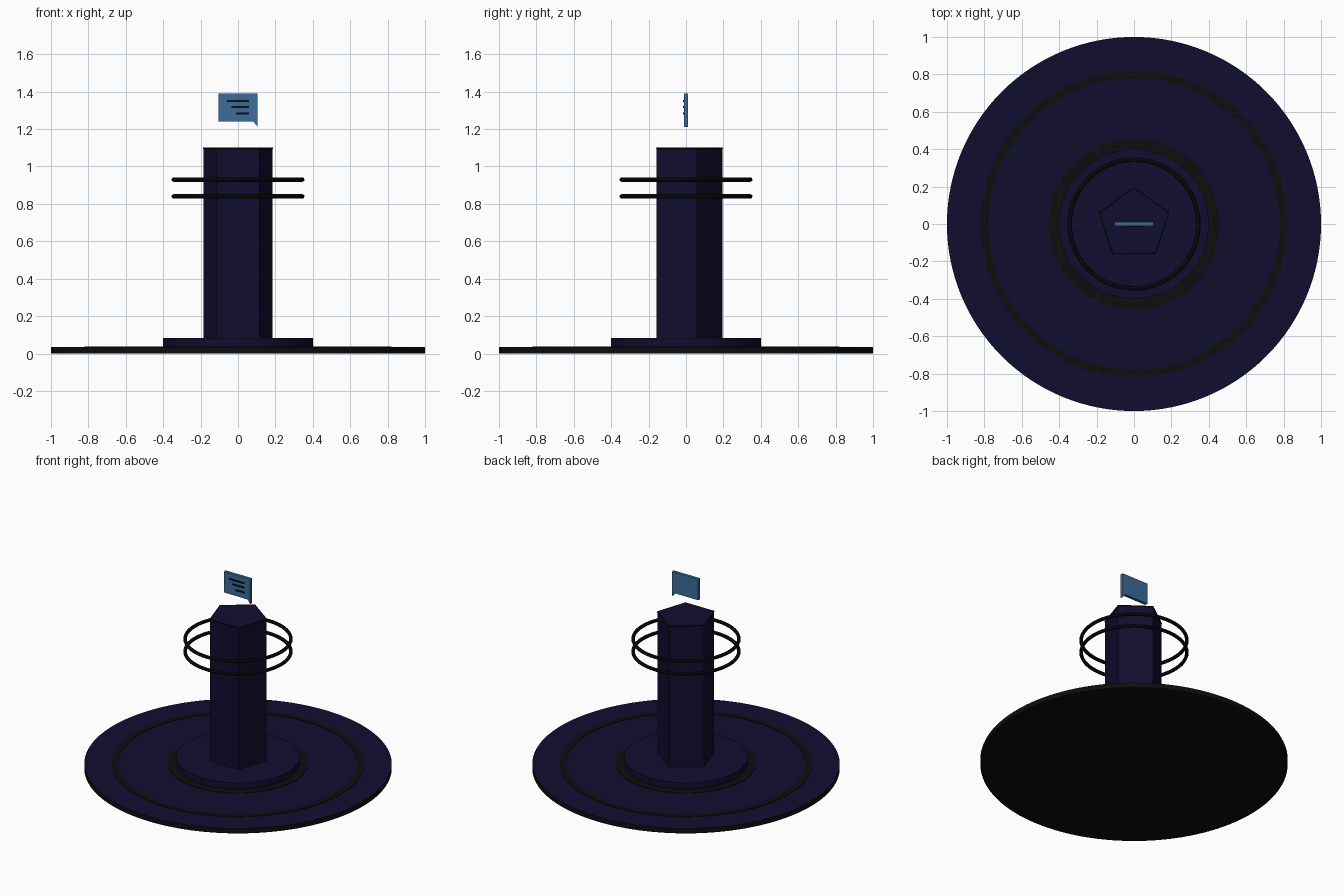
import bpy, bmesh
from math import pi, sin, cos

if "Cube" in bpy.data.objects:
    bpy.data.objects.remove(bpy.data.objects["Cube"])


def material(name, rgb):
    m = bpy.data.materials.new(name)
    m.diffuse_color = (*rgb, 1)
    m.use_nodes = True
    m.node_tree.nodes["Principled BSDF"].inputs["Base Color"].default_value = m.diffuse_color
    return m


NAVY = material("navy", (0.005, 0.004, 0.028))
BLACK = material("black", (0.004, 0.004, 0.004))
BLUE = material("blue", (0.045, 0.15, 0.32))


def finish(ob, name, mat, smooth=True):
    ob.name = name
    ob.data.materials.append(mat)
    if smooth:
        bpy.ops.object.shade_smooth_by_angle()
    return ob


def cylinder(name, r, z0, z1, mat, sides=96, rot=0.0, smooth=True):
    bpy.ops.mesh.primitive_cylinder_add(vertices=sides, radius=r, depth=z1 - z0,
                                        location=(0, 0, (z0 + z1) / 2), rotation=(0, 0, rot))
    return finish(bpy.context.object, name, mat, smooth)


def prism(name, outline, y0, y1, mat):
    """Extrude an XZ outline along y."""
    bm = bmesh.new()
    face = bm.faces.new([bm.verts.new((x, y0, z)) for x, z in outline])
    ext = bmesh.ops.extrude_face_region(bm, geom=[face])
    moved = [v for v in ext["geom"] if isinstance(v, bmesh.types.BMVert)]
    bmesh.ops.translate(bm, verts=moved, vec=(0, y1 - y0, 0))
    bmesh.ops.recalc_face_normals(bm, faces=bm.faces)
    return add_mesh(name, bm, mat)


def add_mesh(name, bm, mat):
    me = bpy.data.meshes.new(name)
    bm.to_mesh(me)
    bm.free()
    ob = bpy.data.objects.new(name, me)
    bpy.context.collection.objects.link(ob)
    me.materials.append(mat)
    return ob


def flat_ring(name, r0, r1, z0, z1, mat, n=96):
    """Closed rectangular band swept round the z axis."""
    bm = bmesh.new()
    section = [(r0, z0), (r1, z0), (r1, z1), (r0, z1)]
    rows = [[bm.verts.new((r * cos(2 * pi * i / n), r * sin(2 * pi * i / n), z))
             for r, z in section] for i in range(n)]
    for i in range(n):
        a, b = rows[i], rows[(i + 1) % n]
        for k in range(4):
            j = (k + 1) % 4
            bm.faces.new((a[k], b[k], b[j], a[j]))
    bmesh.ops.recalc_face_normals(bm, faces=bm.faces)
    return add_mesh(name, bm, mat)


# Floor disc: black sides and underside, navy top
disc = cylinder("floor_disc", 1.0, 0, 0.035, BLACK, 128)
disc.data.materials.append(NAVY)
for p in disc.data.polygons:
    if p.normal.z > 0.9:
        p.material_index = 1

# Dark bands inlaid in the floor
flat_ring("outer_floor_band", 0.78, 0.82, 0.02, 0.038, BLACK)
flat_ring("inner_floor_band", 0.38, 0.457, 0.02, 0.038, BLACK)

# Pedestal and five-sided column with a corner pointing back
cylinder("pedestal", 0.40, 0.03, 0.083, NAVY)
R, TOP = 0.194, 1.10
cylinder("column", R, 0.08, TOP, NAVY, 5, 0, False)

# Thin dark trim round the column top
cu = bpy.data.curves.new("column_trim", "CURVE")
cu.dimensions = "3D"
cu.bevel_depth = 0.004
cu.bevel_resolution = 1
sp = cu.splines.new("POLY")
sp.points.add(4)
for i, pt in enumerate(sp.points):
    a = pi / 2 + 2 * pi * i / 5
    pt.co = (R * cos(a), R * sin(a), TOP - 0.002, 1)
sp.use_cyclic_u = True
cu.materials.append(BLACK)
bpy.context.collection.objects.link(bpy.data.objects.new("column_trim", cu))

# Two floating hoops
for name, z in (("lower_hoop", 0.84), ("upper_hoop", 0.93)):
    bpy.ops.mesh.primitive_torus_add(major_radius=0.344, minor_radius=0.012,
                                     major_segments=96, minor_segments=8, location=(0, 0, z))
    finish(bpy.context.object, name, BLACK)

# Speech bubble sign with a tail at its right corner
prism("bubble_sign", [(-0.105, 1.39), (0.105, 1.39), (0.105, 1.212),
                      (0.083, 1.24), (-0.105, 1.24)], -0.011, 0.011, BLUE)

# Raised lines on the front of the sign
for i, (x, z) in enumerate(((-0.06, 1.35), (-0.034, 1.318), (-0.01, 1.283))):
    prism(f"sign_line_{i + 1}", [(x, z - 0.005), (0.058, z - 0.005),
                                 (0.058, z + 0.005), (x, z + 0.005)], -0.017, -0.008, BLACK)
